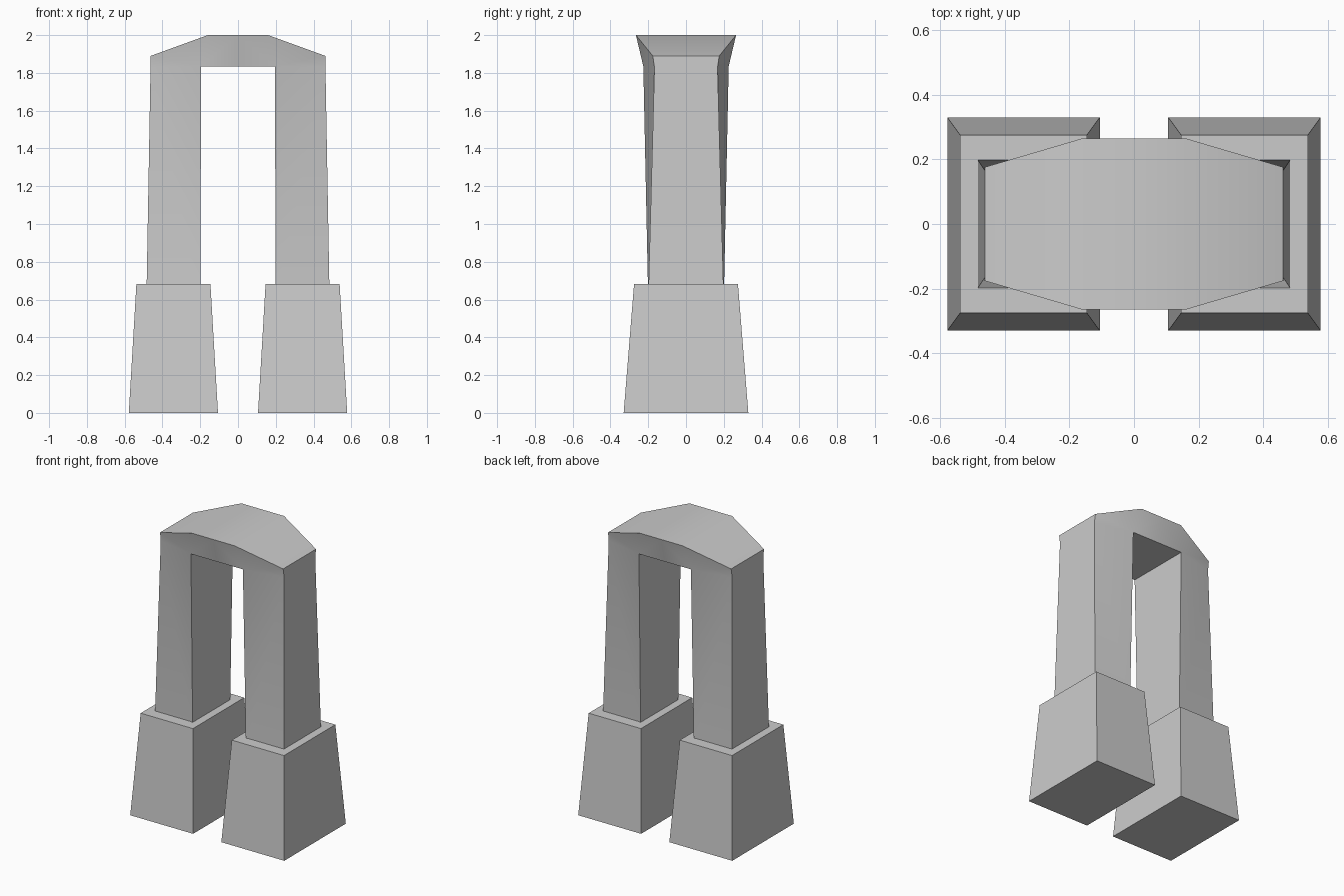
import bpy
import bmesh
import math

if "Cube" in bpy.data.objects:
    bpy.data.objects.remove(bpy.data.objects["Cube"])

# Single stone grey
grey = bpy.data.materials.new("stone_grey")
grey.use_nodes = True
color = (0.6, 0.6, 0.6, 1)
grey.diffuse_color = color
grey.node_tree.nodes["Principled BSDF"].inputs["Base Color"].default_value = color


def finish(bm, name):
    bmesh.ops.recalc_face_normals(bm, faces=bm.faces)
    mesh = bpy.data.meshes.new(name)
    bm.to_mesh(mesh)
    bm.free()
    mesh.materials.append(grey)
    obj = bpy.data.objects.new(name, mesh)
    bpy.context.collection.objects.link(obj)
    return obj


# Tapered foot blocks
def foot(name, side):
    height, center = 0.682, 0.342
    bm = bmesh.new()
    bmesh.ops.create_cube(bm, size=2)
    for v in bm.verts:
        half_x, half_y = (0.196, 0.275) if v.co.z > 0 else (0.236, 0.33)
        v.co = (side * center + v.co.x * half_x, v.co.y * half_y,
                height if v.co.z > 0 else 0)
    return finish(bm, name)


foot("left_foot", 1)
foot("right_foot", -1)

# Half of the arch: outline as (x, half depth, z), mirrored across x
outline = [
    (0.20, 0.20, 0.60),     # inner leg bottom
    (0.485, 0.20, 0.60),    # outer leg bottom
    (0.463, 0.167, 1.83),   # outer leg top
    (0.462, 0.176, 1.89),   # shoulder
    (0.16, 0.265, 2.0),     # roof edge
    (0, 0.265, 2.0),        # roof middle
    (0, 0.226, 1.835),      # underside middle
    (0.195, 0.226, 1.835),  # inner leg top
]
bm = bmesh.new()
front = [bm.verts.new((x, -y, z)) for x, y, z in outline]
back = [bm.verts.new((x, y, z)) for x, y, z in outline]
for ring in (front, back):
    for quad in ((0, 1, 2, 7), (7, 2, 3, 4), (7, 4, 5, 6)):
        bm.faces.new([ring[i] for i in quad])
for i in range(len(outline)):
    j = (i + 1) % len(outline)
    if i != 5:  # leave the mirror seam open
        bm.faces.new((front[i], front[j], back[j], back[i]))
bmesh.ops.recalc_face_normals(bm, faces=bm.faces)
geom = bm.verts[:] + bm.edges[:] + bm.faces[:]
bmesh.ops.mirror(bm, geom=geom, axis="X", merge_dist=0.001)
arch = finish(bm, "arch")

# Soft shading across the shallow bends
bpy.ops.object.select_all(action="DESELECT")
arch.select_set(True)
bpy.context.view_layer.objects.active = arch
bpy.ops.object.shade_smooth_by_angle(angle=math.radians(30))
